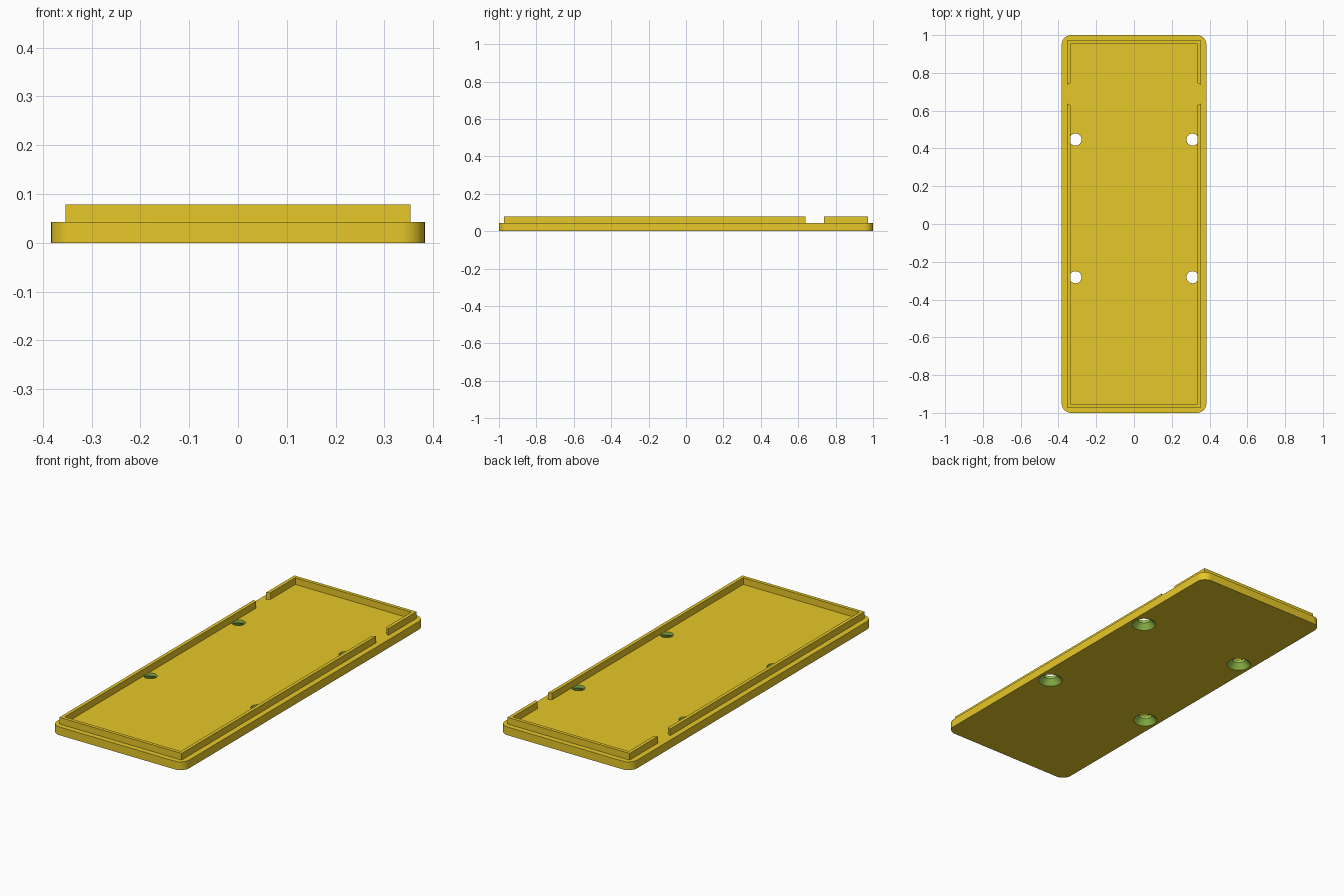
import bpy, bmesh
from math import cos, sin, pi, radians

if "Cube" in bpy.data.objects:
    bpy.data.objects.remove(bpy.data.objects["Cube"], do_unlink=True)


def material(name, rgb):
    mat = bpy.data.materials.new(name)
    mat.use_nodes = True
    mat.diffuse_color = (*rgb, 1)
    mat.node_tree.nodes["Principled BSDF"].inputs["Base Color"].default_value = (*rgb, 1)
    return mat


yellow = material("yellow_body", (0.947, 0.679, 0.025))
green = material("green_holes", (0.337, 0.597, 0.082))

PLATE_X, PLATE_Y, PLATE_Z = 0.383, 1.0, 0.043
LIP_X, LIP_Y, LIP_Z, WALL = 0.354, 0.972, 0.078, 0.018


def add_object(name, bm, slot=0):
    bmesh.ops.recalc_face_normals(bm, faces=bm.faces[:])
    for face in bm.faces:
        face.material_index = slot
    mesh = bpy.data.meshes.new(name)
    bm.to_mesh(mesh)
    bm.free()
    obj = bpy.data.objects.new(name, mesh)
    obj.data.materials.append(yellow)
    obj.data.materials.append(green)
    bpy.context.collection.objects.link(obj)
    return obj


def prism(name, outline, z0, z1):
    """Extrude a flat outline from z0 to z1."""
    bm = bmesh.new()
    face = bm.faces.new([bm.verts.new((x, y, z0)) for x, y in outline])
    top = bmesh.ops.extrude_face_region(bm, geom=[face])["geom"]
    verts = [v for v in top if isinstance(v, bmesh.types.BMVert)]
    bmesh.ops.translate(bm, verts=verts, vec=(0, 0, z1 - z0))
    return add_object(name, bm)


def turned(name, profile, x, y, sides=32):
    """Solid of revolution through (radius, height) points."""
    bm = bmesh.new()
    rings = [[bm.verts.new((x + r * cos(2 * pi * i / sides), y + r * sin(2 * pi * i / sides), z))
              for i in range(sides)] for r, z in profile]
    for a, b in zip(rings, rings[1:]):
        for i in range(sides):
            j = (i + 1) % sides
            bm.faces.new((a[i], a[j], b[j], b[i]))
    bm.faces.new(rings[0])
    bm.faces.new(rings[-1])
    return add_object(name, bm, slot=1)


# Base plate with rounded corners
radius, steps = 0.05, 10
outline = []
for quarter, (sx, sy) in enumerate([(1, 1), (-1, 1), (-1, -1), (1, -1)]):
    for i in range(steps + 1):
        a = (quarter + i / steps) * pi / 2
        outline.append((sx * (PLATE_X - radius) + radius * cos(a),
                        sy * (PLATE_Y - radius) + radius * sin(a)))
plate = prism("base_plate", outline, 0, PLATE_Z)

# Countersunk screw holes, wide on the underside
hole = [(0.061, -0.002), (0.032, 0.028), (0.032, 0.06)]
for x in (-0.31, 0.31):
    for y in (-0.282, 0.447):
        cutter = turned("hole_cutter", hole, x, y)
        cutter.hide_render = True
        mod = plate.modifiers.new("hole", "BOOLEAN")
        mod.operation, mod.solver, mod.object = "DIFFERENCE", "EXACT", cutter
        bpy.context.view_layer.objects.active = plate
        bpy.ops.object.modifier_apply(modifier=mod.name)
        bpy.data.objects.remove(cutter, do_unlink=True)

bpy.ops.object.select_all(action="DESELECT")
plate.select_set(True)
bpy.context.view_layer.objects.active = plate
bpy.ops.object.shade_smooth_by_angle(angle=radians(30))


# Raised lip in two U-shaped runs, with slanted ends at the side gaps
def lip(name, end_y, side):
    slant = 0.01 * side
    half = [(LIP_X, side * LIP_Y), (LIP_X, end_y),
            (LIP_X - WALL, end_y + slant), (LIP_X - WALL, side * (LIP_Y - WALL))]
    prism(name, half + [(-x, y) for x, y in reversed(half)], PLATE_Z, LIP_Z)


lip("front_lip", 0.638, -1)
lip("back_lip", 0.737, 1)
